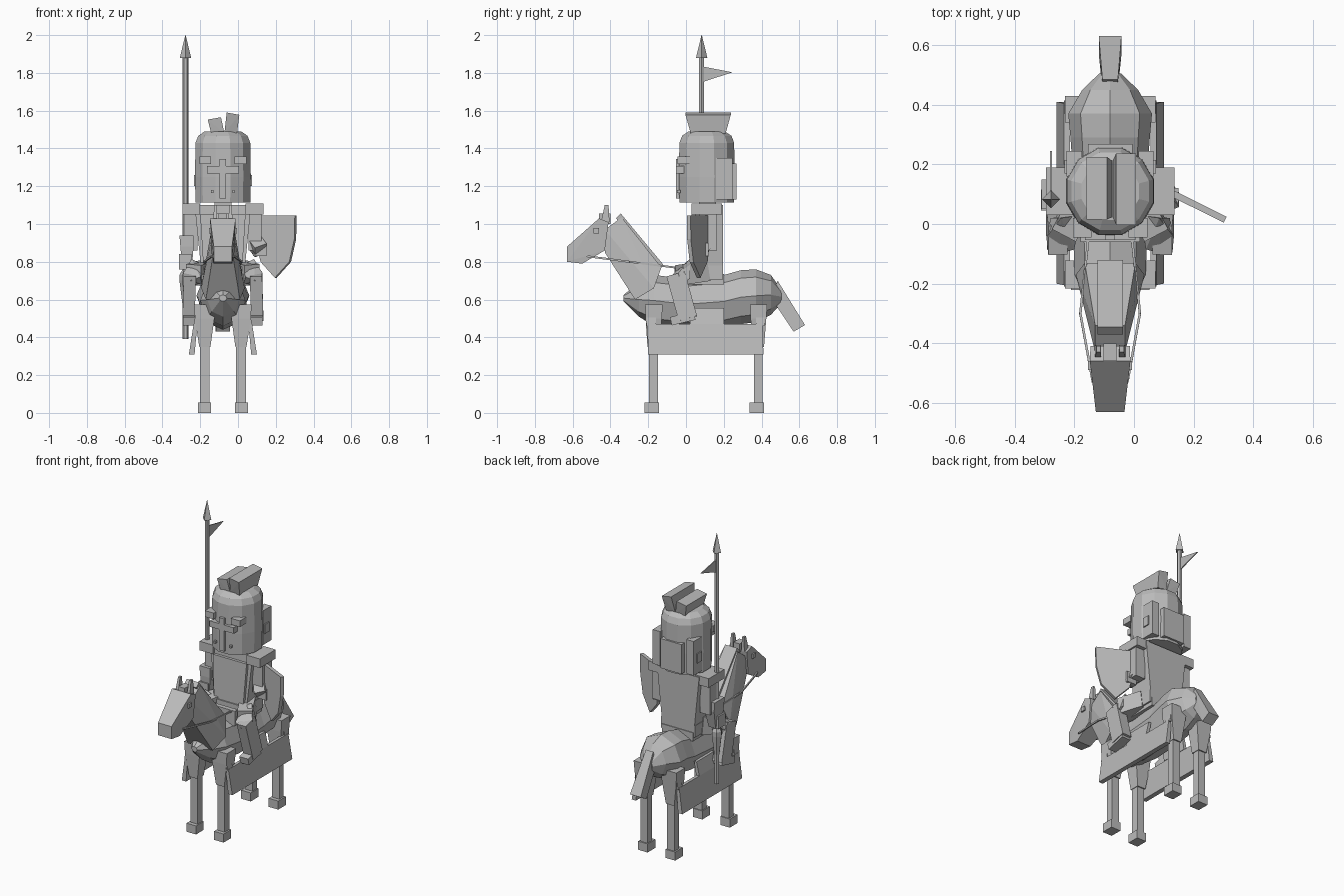
import bpy, bmesh, math
from mathutils import Vector

if "Cube" in bpy.data.objects:
    bpy.data.objects.remove(bpy.data.objects["Cube"])

CX = -0.08  # centre line of horse and rider

grey = bpy.data.materials.new("plain_grey")
grey.diffuse_color = (0.5, 0.5, 0.5, 1)
grey.use_nodes = True
grey.node_tree.nodes["Principled BSDF"].inputs["Base Color"].default_value = grey.diffuse_color


def finish(name, bm):
    bmesh.ops.recalc_face_normals(bm, faces=bm.faces)
    me = bpy.data.meshes.new(name)
    bm.to_mesh(me)
    bm.free()
    me.materials.append(grey)
    ob = bpy.data.objects.new(name, me)
    bpy.context.collection.objects.link(ob)
    return ob


def hull(name, pts, s=1):
    """Convex solid around points; x is measured from the centre line."""
    bm = bmesh.new()
    for x, y, z in pts:
        bm.verts.new((CX + s * x, y, z))
    bmesh.ops.convex_hull(bm, input=bm.verts)
    bmesh.ops.delete(bm, geom=[v for v in bm.verts if not v.link_faces], context='VERTS')
    bmesh.ops.dissolve_limit(bm, angle_limit=0.02, verts=bm.verts, edges=bm.edges)
    return finish(name, bm)


def rect(x0, x1, y0, y1, z):
    return [(x, y, z) for x in (x0, x1) for y in (y0, y1)]


def box(name, x0, x1, y0, y1, z0, z1, s=1):
    return hull(name, rect(x0, x1, y0, y1, z0) + rect(x0, x1, y0, y1, z1), s)


def slab(name, profile):
    """Side profile of (y, z, half width) points, mirrored across the centre."""
    return hull(name, [(k * w, y, z) for y, z, w in profile for k in (-1, 1)])


def beam(name, p, q, w, h, s=1):
    """Square bar between two points."""
    p, q = Vector(p), Vector(q)
    d = (q - p).normalized()
    side = Vector((1, 0, 0))
    side = (side - d * side.dot(d)).normalized()
    up = d.cross(side)
    return hull(name, [c + side * a * w / 2 + up * b * h / 2
                       for c in (p, q) for a in (-1, 1) for b in (-1, 1)], s)


def loft(name, rings):
    """Skin a list of equal point rings and cap the ends."""
    bm = bmesh.new()
    vs = [[bm.verts.new(p) for p in r] for r in rings]
    n = len(vs[0])
    for a, b in zip(vs, vs[1:]):
        for i in range(n):
            j = (i + 1) % n
            bm.faces.new((a[i], a[j], b[j], b[i]))
    bm.faces.new(vs[0])
    bm.faces.new(vs[-1])
    return finish(name, bm)


def turned(name, x, y, profile, n, turn=0.0):
    """Upright lathe of (radius, z) points."""
    return loft(name, [[(x + r * math.cos(turn + 2 * math.pi * i / n),
                         y + r * math.sin(turn + 2 * math.pi * i / n), z)
                        for i in range(n)] for r, z in profile])


# Horse barrel: y, bottom, top, half width
sections = [(-.33, .59, .625, .02), (-.25, .51, .69, .08), (-.17, .46, .73, .115),
            (0, .44, .71, .12), (.2, .45, .73, .122), (.29, .47, .755, .128),
            (.37, .48, .76, .135), (.45, .52, .73, .09), (.505, .58, .65, .035)]
rings = []
for y, lo, hi, w in sections:
    rings.append([(CX + w * 1.04 * math.cos(a), y, (lo + hi) / 2 + (hi - lo) / 2 * math.sin(a))
                  for a in (math.pi / 4 * i for i in range(8))])
loft("horse_body", rings)

# Neck, mane, head and tail
slab("horse_neck", [(-.34, 1.035, .05), (-.43, .97, .05), (-.43, .85, .05),
                    (-.27, .6, .09), (-.17, .66, .115), (-.13, .77, .085)])
slab("horse_mane", [(-.345, 1.055, .043), (-.37, 1.03, .043), (-.15, .75, .043), (-.12, .785, .043)])
slab("horse_head", [(-.46, 1.03, .068), (-.41, 1.01, .066), (-.43, .86, .062),
                    (-.55, .79, .05), (-.63, .80, .048), (-.63, .88, .048)])
box("forelock", -.022, .022, -.46, -.40, 1.0, 1.055)
slab("horse_tail", [(.485, .70, .026), (.63, .465, .038), (.57, .43, .038), (.45, .61, .026)])

for s, side in ((-1, "left"), (1, "right")):
    # Horse ears, eyes and reins
    hull("horse_ear_" + side, rect(.03, .052, -.45, -.405, 1.01) + rect(.032, .046, -.43, -.41, 1.10), s)
    box("horse_eye_" + side, .055, .074, -.49, -.46, .95, .978, s)
    beam("rein_front_" + side, (.058, -.53, .83), (.1, -.3, .8), .008, .01, s)
    beam("rein_back_" + side, (.1, -.3, .8), (.07, -.02, .765), .008, .01, s)
    # Horse legs: thigh, shank and hoof
    for y0, y1, end in ((-.196, -.148, "front"), (.36, .405, "rear")):
        tag = end + "_" + side
        hull("thigh_" + tag, rect(.04, .152, y0 - .02, y1 + .025, .575)
             + rect(.045, .148, y0 - .018, y1 + .02, .5)
             + rect(.066, .125, y0 - .008, y1 + .008, .35), s)
        box("shank_" + tag, .07, .122, y0, y1, .04, .4, s)
        yh = y0 - .025
        box("hoof_" + tag, .064, .132, yh, yh + .078, 0, .055, s)
    # Side cloth with a raised middle and flared hem
    hull("cloth_" + side, rect(.15, .18, -.2, .41, .31) + rect(.135, .155, -.205, .405, .47), s)
    hull("cloth_top_" + side, rect(.132, .155, .02, .2, .47) + rect(.118, .135, .02, .2, .555), s)
    for y0, y1, end in ((-.21, -.16, "front"), (.37, .415, "rear")):
        hull("cloth_corner_" + end + "_" + side,
             rect(.135, .155, y0, y1, .46) + rect(.125, .14, y0, y1, .56), s)
    # Rider leg: thigh, knee, shin and foot
    beam("rider_thigh_" + side, (.085, .1, .75), (.155, -.03, .73), .09, .11, s)
    hull("knee_" + side, [(.11, -.03, .68), (.12, -.085, .72), (.205, -.03, .68), (.21, -.04, .74),
                          (.165, .02, .815), (.1, .03, .78), (.17, -.1, .70), (.2, .02, .71)], s)
    beam("rider_shin_" + side, (.175, -.055, .735), (.182, .01, .5), .065, .1, s)
    beam("rider_foot_" + side, (.18, -.08, .485), (.18, .045, .515), .062, .045, s)
    # Shoulder plates and upper arms
    box("shoulder_" + side, .12, .215, .03, .19, 1.05, 1.108, s)
    box("upper_arm_" + side, .135, .205, .07, .165, .86, 1.06, s)
    # Helmet side plates and eye pegs
    box("helmet_side_plate_" + side, .095, .146, .16, .245, 1.13, 1.35, s)
    box("helmet_side_stud_" + side, .13, .153, .17, .215, 1.2, 1.26, s)
    box("visor_peg_" + side, .062, .125, -.045, .02, 1.318, 1.358, s)
    box("breath_hole_" + side, .05, .062, -.048, -.03, 1.165, 1.18, s)

# Saddle
box("saddle_front", -.1, .1, -.06, -.03, .68, .775)
box("saddle_seat", -.11, .11, -.04, .2, .68, .735)

# Rider torso, hips and neck
box("hips", -.12, .12, .01, .195, .705, .78)
hull("torso", rect(-.115, .115, .035, .195, .76) + rect(-.15, .15, .05, .195, 1.1))
hull("tunic_front", rect(-.1, .1, .015, .05, .72) + rect(-.12, .12, .03, .06, 1.05))
box("neck", -.045, .045, .07, .16, 1.08, 1.13)

# Lance arm reaching to the shaft, with its hand
hull("lance_forearm", rect(.155, .225, .05, .15, .88) + rect(.165, .215, .06, .12, .76)
     + rect(.155, .23, .05, .15, .94), -1)
box("lance_hand", .165, .232, .045, .115, .76, .84, -1)

# Shield arm and shield
beam("shield_forearm", (.17, .11, .9), (.2, .07, .86), .07, .07)
box("shield_hand", .16, .23, .07, .12, .83, .9)
u, n = Vector((.895, -.445, 0)), Vector((.445, .895, 0))
centre = Vector((.28, .067, 0))
outline = [(-.118, 1.045), (.118, 1.045), (.115, .92), (.085, .80), (0, .715),
           (-.085, .80), (-.115, .92)]
hull("shield", [centre + u * a + n * t + Vector((0, 0, z)) for a, z in outline for t in (-.011, .011)])

# Helmet with faceted crown
turned("helmet", CX, .11, [(.15, 1.115), (.153, 1.25), (.15, 1.43), (.135, 1.467), (.10, 1.49)],
       12, math.pi / 12)
box("helmet_rear_guard", -.075, .075, .235, .268, 1.13, 1.32)
box("face_cross_upright", -.017, .017, -.053, -.02, 1.135, 1.345)
box("face_cross_bar", -.085, .085, -.053, -.01, 1.268, 1.306)

# Crest: two flared blocks leaning apart
for name, x0, x1, lean, top, y0, y1 in (("crest_left", -.062, .008, -.018, 1.565, .015, .225),
                                         ("crest_right", .008, .075, .012, 1.59, -.003, .237)):
    hull(name, [(x0, .025, 1.48), (x1, .025, 1.48), (x0, .21, 1.48), (x1, .21, 1.48)]
         + [(x + lean, y, z) for x, z in ((x0, top - .012 * (lean < 0)), (x1, top - .012 * (lean > 0)))
            for y in (y0, y1)])

# Lance: shaft, grip cone, point and pennant
LX, LY = -.278, .083
turned("lance_shaft", LX, LY, [(.015, .39), (.015, 1.89)], 6)
turned("lance_grip", LX, LY, [(.017, .58), (.032, .70), (.032, .73), (.015, .76)], 6)
turned("lance_point", LX, LY, [(.03, 1.88), (.001, 2.0)], 4)
hull("pennant", [(LX - CX + t, y, z) for y, z in ((LY, 1.835), (.245, 1.803), (LY, 1.75))
                 for t in (-.003, .003)])
